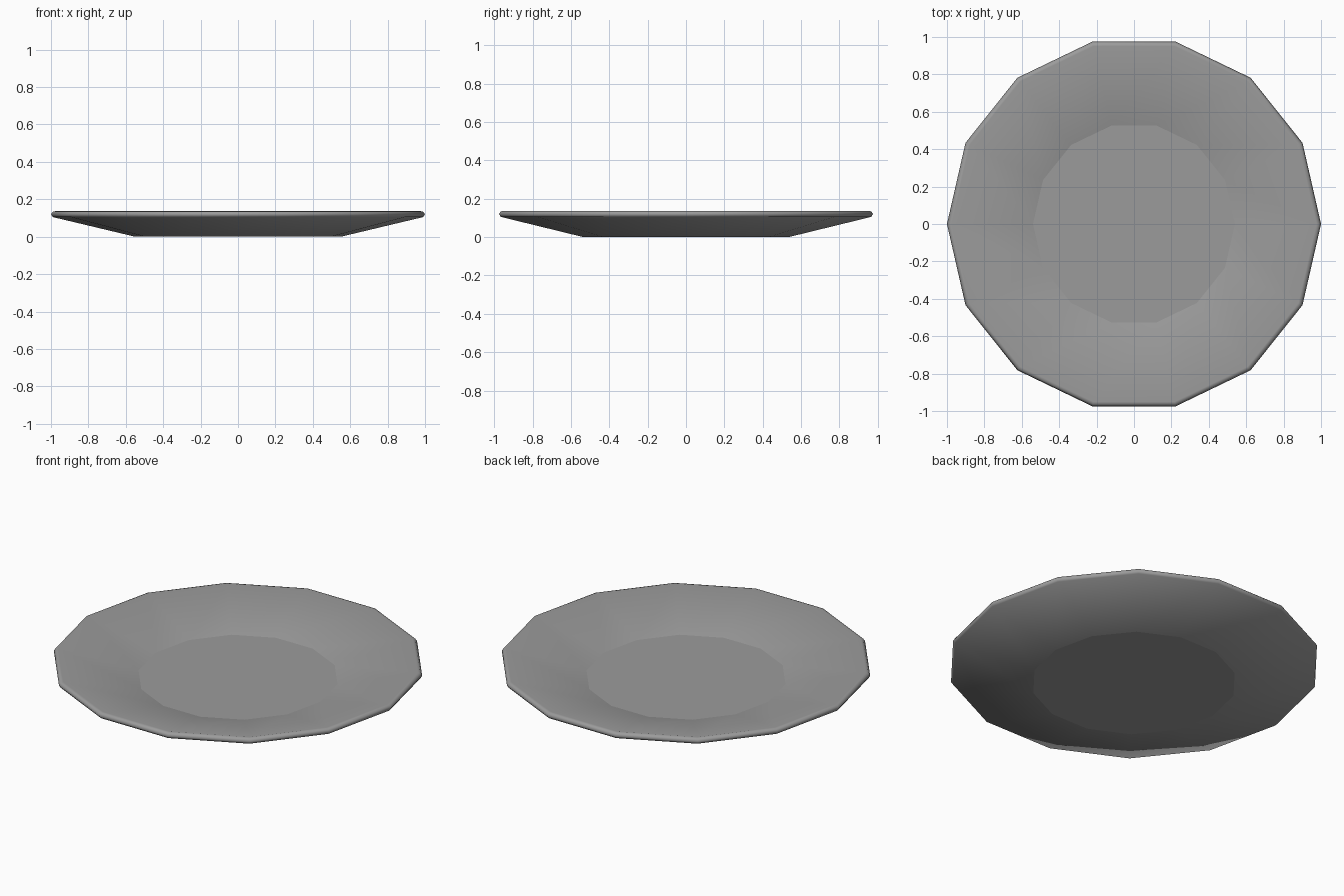
import bpy, bmesh, math

cube = bpy.data.objects.get("Cube")
if cube:
    bpy.data.objects.remove(cube, do_unlink=True)

SIDES = 14


def material(name, rgb):
    mat = bpy.data.materials.new(name)
    mat.use_nodes = True
    mat.diffuse_color = (*rgb, 1)
    bsdf = mat.node_tree.nodes["Principled BSDF"]
    bsdf.inputs["Base Color"].default_value = (*rgb, 1)
    return mat


def lathe(name, profile, mat):
    """Turn a (radius, height) profile and close both ends with flat discs."""
    bm = bmesh.new()
    rings = []
    for radius, z in profile:
        angles = [math.tau * i / SIDES for i in range(SIDES)]
        rings.append([bm.verts.new((radius * math.cos(a), radius * math.sin(a), z))
                      for a in angles])
    for low, high in zip(rings, rings[1:]):
        for i in range(SIDES):
            j = (i + 1) % SIDES
            bm.faces.new((low[i], low[j], high[j], high[i]))
    discs = [bm.faces.new(rings[0][::-1]), bm.faces.new(rings[-1])]
    for face in bm.faces:
        face.smooth = True
    # Crisp creases where the sloping wall meets the flat discs
    for disc in discs:
        for edge in disc.edges:
            edge.smooth = False
    mesh = bpy.data.meshes.new(name)
    bm.to_mesh(mesh)
    bm.free()
    mesh.materials.append(mat)
    obj = bpy.data.objects.new(name, mesh)
    bpy.context.collection.objects.link(obj)
    return obj


# Underside, rounded rim, sloping bowl, then the sunken floor
grey = material("plate grey", (0.33, 0.33, 0.33))
lathe("plate", [(0.55, 0), (0.99, 0.105), (1.0, 0.12), (0.99, 0.134),
                (0.975, 0.137), (0.54, 0.037)], grey)
